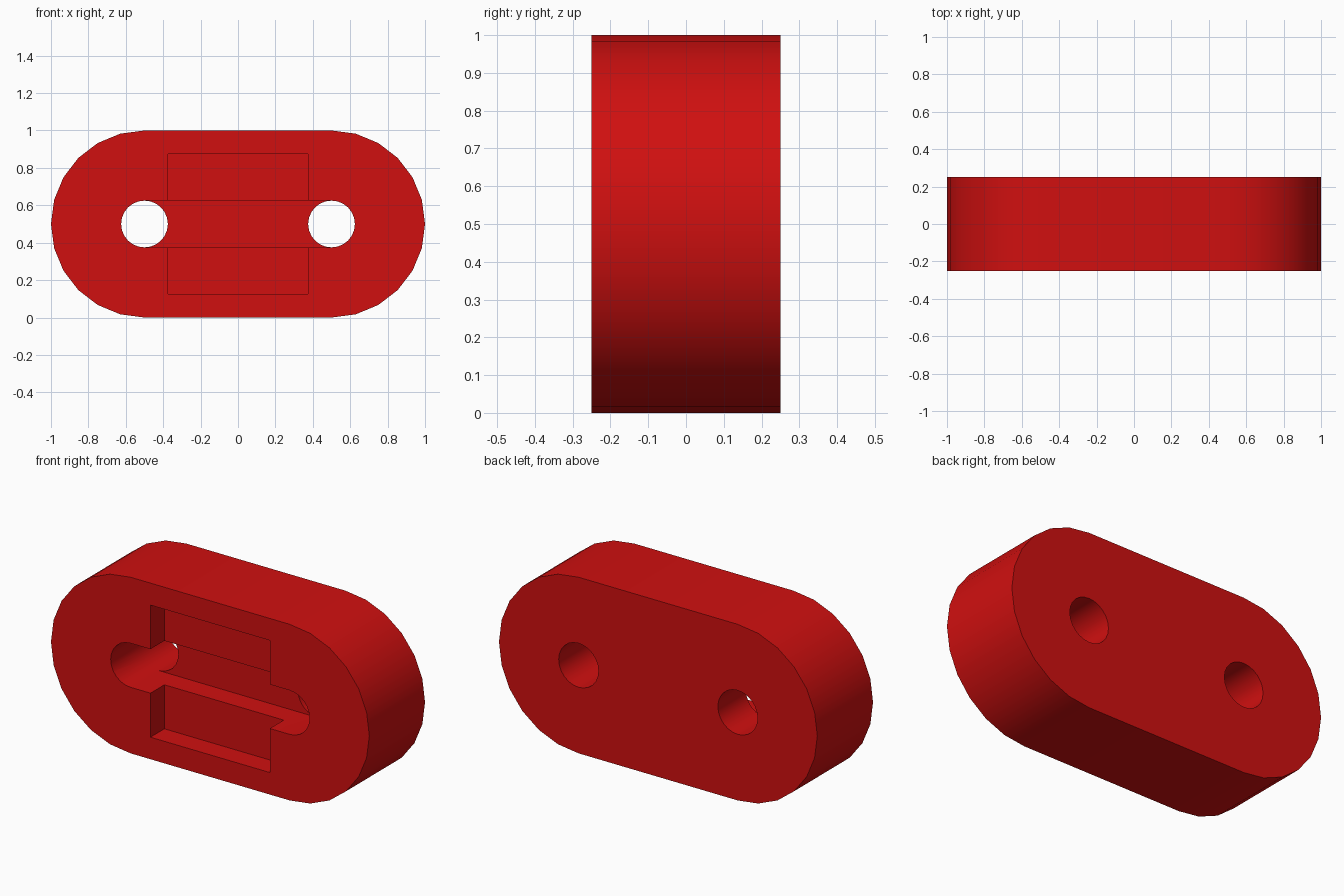
import bpy, bmesh, math

if "Cube" in bpy.data.objects:
    bpy.data.objects.remove(bpy.data.objects["Cube"], do_unlink=True)

RED = (0.63, 0.005, 0.005, 1.0)
red = bpy.data.materials.new("red plastic")
red.use_nodes = True
red.diffuse_color = RED
red.node_tree.nodes["Principled BSDF"].inputs["Base Color"].default_value = RED

MID = 0.5      # height of the centre line
END = 0.5      # x of the rounded end centres


def arc(cx, radius, start, count):
    """Points on a circle in x/z, in 15 degree steps."""
    angles = [math.radians(start + 15 * i) for i in range(count)]
    return [(cx + radius * math.cos(a), MID + radius * math.sin(a)) for a in angles]


def stadium(radius):
    return arc(END, radius, -90, 13) + arc(-END, radius, 90, 13)


def prism(name, outline, y0, y1):
    """Extrude an x/z outline from y0 to y1."""
    bm = bmesh.new()
    face = bm.faces.new([bm.verts.new((x, y0, z)) for x, z in outline])
    ext = bmesh.ops.extrude_face_region(bm, geom=[face])["geom"]
    moved = [v for v in ext if isinstance(v, bmesh.types.BMVert)]
    bmesh.ops.translate(bm, verts=moved, vec=(0, y1 - y0, 0))
    bmesh.ops.recalc_face_normals(bm, faces=bm.faces)
    mesh = bpy.data.meshes.new(name)
    bm.to_mesh(mesh)
    bm.free()
    mesh.materials.append(red)
    obj = bpy.data.objects.new(name, mesh)
    bpy.context.collection.objects.link(obj)
    return obj


# Rounded link body
body = prism("link_body", stadium(0.5), -0.25, 0.25)

# Recesses: shallow front pocket, deeper slot joining the holes, two through holes
pocket = [(-0.375, 0.125), (0.375, 0.125), (0.375, 0.875), (-0.375, 0.875)]
cutters = [
    prism("pocket_cutter", pocket, -0.4, -0.125),
    prism("slot_cutter", stadium(0.125), -0.4, 0.0),
    prism("left_hole_cutter", arc(END, 0.125, -90, 24), -0.4, 0.4),
    prism("right_hole_cutter", arc(-END, 0.125, -90, 24), -0.4, 0.4),
]

bpy.ops.object.select_all(action="DESELECT")
body.select_set(True)
bpy.context.view_layer.objects.active = body
for cutter in cutters:
    cutter.hide_render = True
    mod = body.modifiers.new(cutter.name, "BOOLEAN")
    mod.operation = "DIFFERENCE"
    mod.solver = "EXACT"
    mod.object = cutter
    bpy.ops.object.modifier_apply(modifier=mod.name)
for cutter in cutters:
    bpy.data.objects.remove(cutter, do_unlink=True)

# Smooth round walls, crisp edges
bpy.ops.object.shade_smooth_by_angle(angle=math.radians(30))
